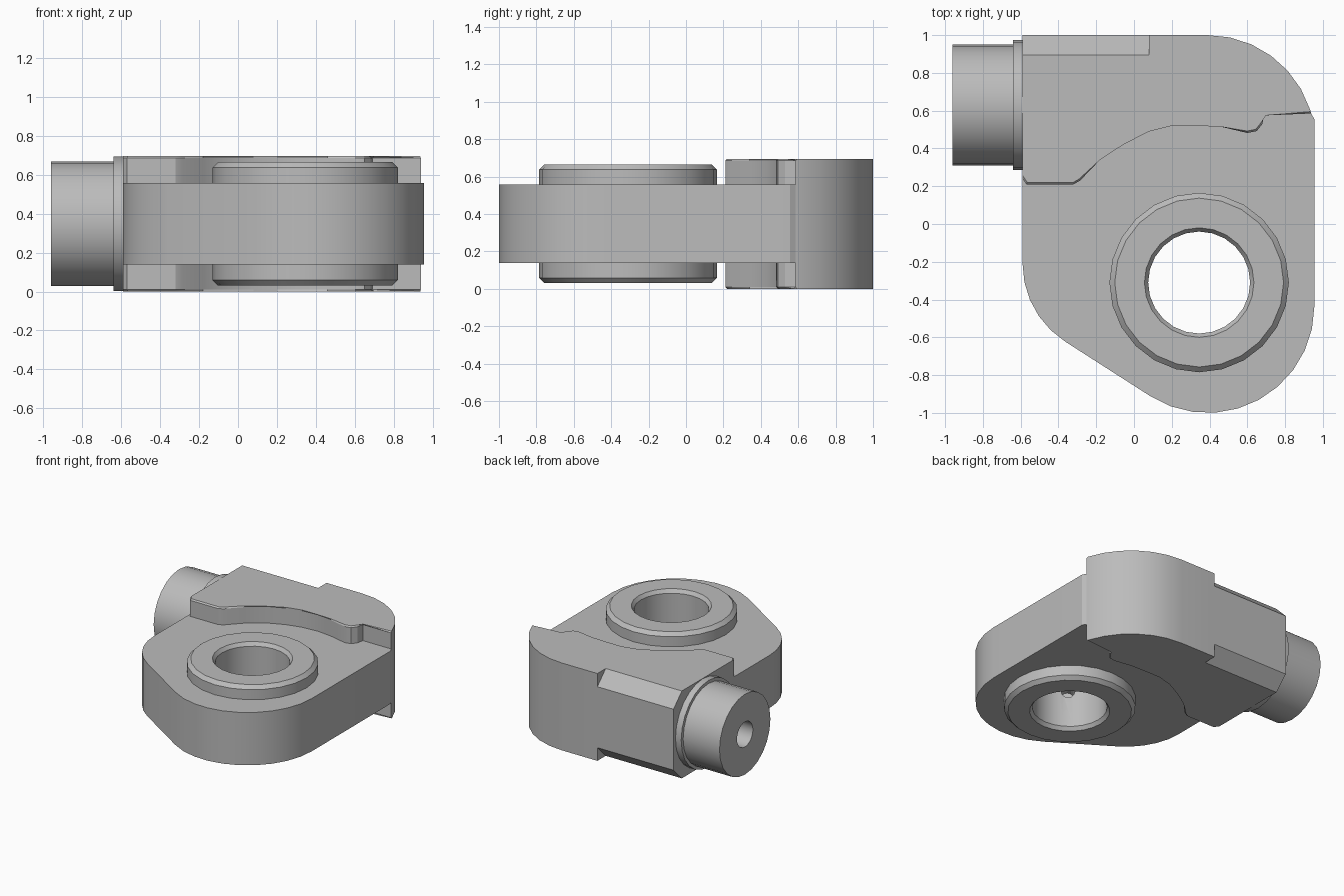
import bpy, bmesh
from math import sin, cos, pi, radians, atan2
from mathutils import Matrix, Vector

cube = bpy.data.objects.get("Cube")
if cube:
    bpy.data.objects.remove(cube, do_unlink=True)

grey = bpy.data.materials.new("cast grey")
grey.use_nodes = True
colour = (0.5, 0.5, 0.5, 1)
grey.diffuse_color = colour
grey.node_tree.nodes["Principled BSDF"].inputs["Base Color"].default_value = colour

H = 0.695            # overall height
MID = H / 2
BORE = Vector((0.345, -0.31, 0))


def finish(name, bm, matrix):
    bmesh.ops.recalc_face_normals(bm, faces=bm.faces)
    mesh = bpy.data.meshes.new(name)
    bm.transform(matrix)
    bm.to_mesh(mesh)
    bm.free()
    mesh.materials.append(grey)
    ob = bpy.data.objects.new(name, mesh)
    bpy.context.collection.objects.link(ob)
    return ob


def arc(cx, cy, r, a0, a1, n):
    angles = [radians(a0 + (a1 - a0) * i / n) for i in range(n + 1)]
    return [(cx + r * cos(a), cy + r * sin(a)) for a in angles]


def prism(name, outline, z0, z1, matrix=Matrix(), bevel_first=0):
    """Extruded outline; the cap edges of the first points can be chamfered."""
    bm = bmesh.new()
    rings = [[bm.verts.new((x, y, z)) for x, y in outline] for z in (z0, z1)]
    n = len(outline)
    for ring in rings:
        bm.faces.new(ring)
    for i in range(n):
        j = (i + 1) % n
        bm.faces.new((rings[0][i], rings[0][j], rings[1][j], rings[1][i]))
    if bevel_first:
        edges = [bm.edges.get((ring[i], ring[i + 1]))
                 for ring in rings for i in range(bevel_first - 1)]
        bmesh.ops.bevel(bm, geom=edges, offset=0.01, segments=1, affect='EDGES')
    return finish(name, bm, matrix)


def lathe(name, profile, matrix, n=24):
    """Closed (radius, height) profile turned about local z."""
    bm = bmesh.new()
    cols = [[bm.verts.new((r * cos(2 * pi * i / n), r * sin(2 * pi * i / n), z))
             for r, z in profile] for i in range(n)]
    m = len(profile)
    for i in range(n):
        a, b = cols[i], cols[(i + 1) % n]
        for k in range(m):
            l = (k + 1) % m
            bm.faces.new((a[k], b[k], b[l], a[l]))
    return finish(name, bm, matrix)


def cut(target, cutter):
    mod = target.modifiers.new("cut", 'BOOLEAN')
    mod.operation = 'DIFFERENCE'
    mod.solver = 'EXACT'
    mod.object = cutter
    bpy.context.view_layer.objects.active = target
    bpy.ops.object.modifier_apply(modifier=mod.name)
    bpy.data.objects.remove(cutter, do_unlink=True)


# Thinner mounting plate around the bore
plate_outline = (arc(0.39, -0.435, 0.565, 0, -122.6, 10)
                 + arc(-0.10, -0.21, 0.49, -122.6, -180, 5)
                 + [(-0.59, 0.25), (-0.5, 0.4), (0.6, 0.6), (0.938, 0.585), (0.955, 0.555)])
plate = prism("mounting_plate", plate_outline, 0.1375, 0.5575)
cut(plate, prism("bore_cutter", arc(BORE.x, BORE.y, 0.38, 0, 345, 23), -0.2, 1))

# Full-height rear block with a wavy front edge
wave = [(-0.59, 0.24), (-0.57, 0.21), (-0.32, 0.21), (-0.285, 0.23), (-0.18, 0.34),
        (-0.06, 0.43), (0.08, 0.49), (0.2, 0.52), (0.33, 0.53), (0.46, 0.515),
        (0.6, 0.482), (0.65, 0.492), (0.68, 0.53), (0.69, 0.585), (0.938, 0.585)]
block_outline = wave + arc(0.39, 0.43, 0.57, 18, 90, 6) + [(-0.59, 1)]
block = prism("rear_block", block_outline, 0, H, bevel_first=len(wave))

# Chamfers along the back, above and below
along_x = Matrix(((0, 0, 1, 0), (1, 0, 0, 0), (0, 1, 0, 0), (0, 0, 0, 1)))
for side in (-1, 1):
    wedge = [(0.795, MID + side * (MID + 0.1)), (1.1, MID + side * (MID - 0.205)),
             (1.1, MID + side * (MID + 0.1))]
    cut(block, prism("chamfer_cutter", wedge, -0.8, 0.08, along_x))

# Bearing ring through the plate, chamfered at all rims
lo, hi, c = 0.03, H - 0.03, 0.028
ring = lathe("bearing_ring",
             [(0.27, lo + c), (0.29, lo), (0.447, lo), (0.475, lo + c),
              (0.475, hi - c), (0.447, hi), (0.29, hi), (0.27, hi - c)],
             Matrix.Translation(BORE))

# Small blind hole in the bore wall
drill = (Matrix.Translation(BORE + Vector((0, 0, MID)))
         @ Matrix.Rotation(atan2(-0.21, -0.16), 4, 'Z') @ Matrix.Rotation(pi / 2, 4, 'Y'))
cut(ring, prism("drill_cutter", arc(0, 0, 0.05, 0, 330, 11), 0.15, 0.38, drill))

# Side stub with flange and centre hole
stub = lathe("side_stub",
             [(0.1, 0.58), (0.345, 0.58), (0.345, 0.64), (0.32, 0.64),
              (0.32, 0.96), (0.1, 0.96)],
             Matrix.Translation((0, 0.63, MID)) @ Matrix.Rotation(-pi / 2, 4, 'Y'))

# Smooth rounds, sharp edges
bpy.ops.object.select_all(action='DESELECT')
for ob in (plate, block, ring, stub):
    ob.select_set(True)
bpy.context.view_layer.objects.active = plate
bpy.ops.object.shade_smooth_by_angle(angle=radians(25))
